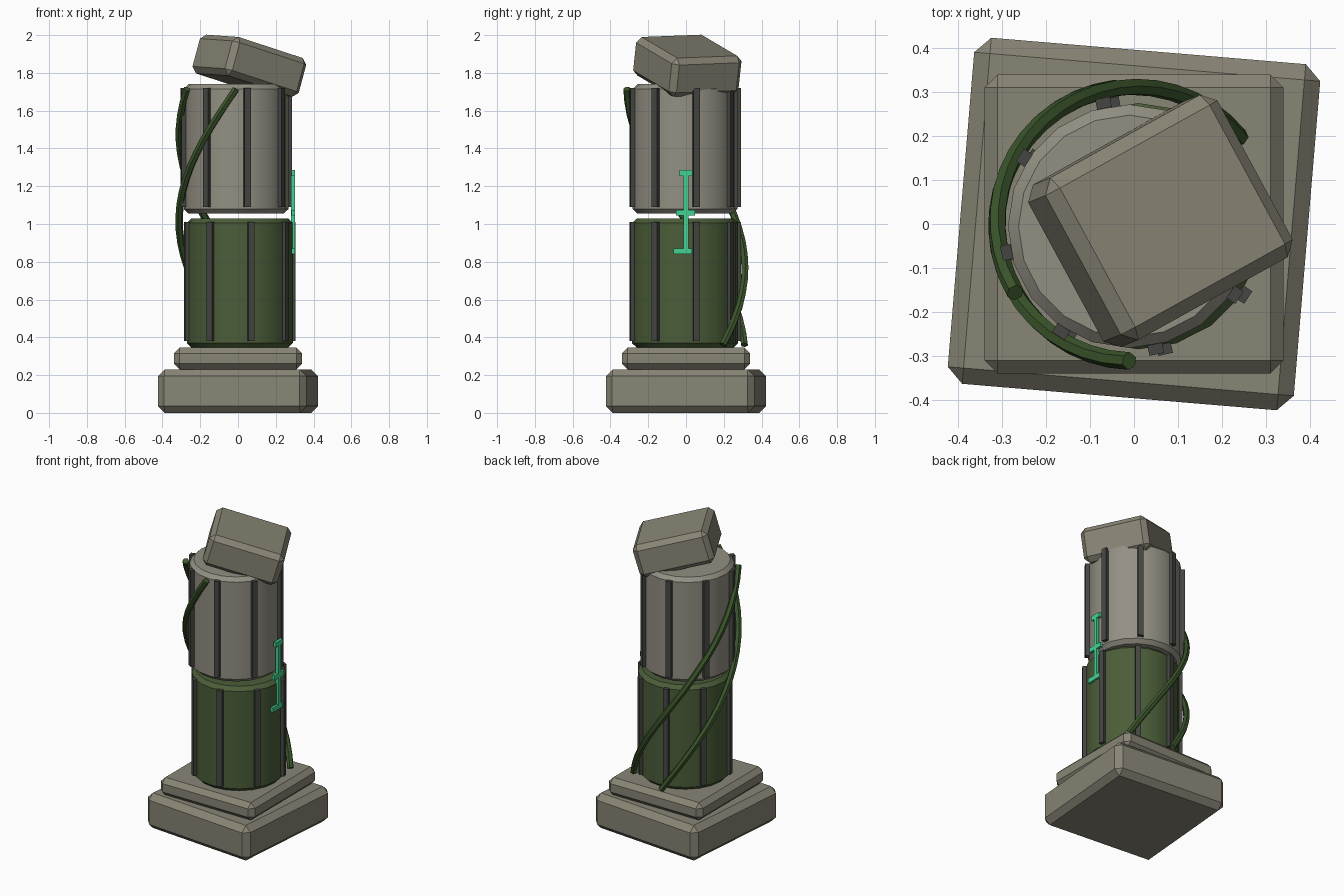
import bpy, bmesh
from math import radians, sin, cos
from mathutils import Matrix, Vector

cube = bpy.data.objects.get("Cube")
if cube:
    bpy.data.objects.remove(cube, do_unlink=True)


def material(name, rgb):
    m = bpy.data.materials.new(name)
    m.use_nodes = True
    m.diffuse_color = (*rgb, 1)
    m.node_tree.nodes["Principled BSDF"].inputs["Base Color"].default_value = (*rgb, 1)
    return m


stone = material("weathered stone", (0.25, 0.235, 0.18))
pale = material("pale stone", (0.29, 0.275, 0.225))
moss = material("mossy stone", (0.07, 0.11, 0.04))
dark = material("dark groove stone", (0.06, 0.06, 0.055))
vine_green = material("vine green", (0.045, 0.095, 0.025))
glow = material("glowing green", (0.06, 0.64, 0.29))


def finish(bm, name, mat, smooth=False):
    mesh = bpy.data.meshes.new(name)
    bm.to_mesh(mesh)
    bm.free()
    ob = bpy.data.objects.new(name, mesh)
    bpy.context.collection.objects.link(ob)
    mesh.materials.append(mat)
    if smooth:
        smooth_by_angle(ob)
    return ob


def smooth_by_angle(ob):
    bpy.ops.object.select_all(action="DESELECT")
    ob.select_set(True)
    bpy.context.view_layer.objects.active = ob
    bpy.ops.object.shade_smooth_by_angle(angle=radians(35))


def chamfer(bm, width):
    edges = [e for e in bm.edges if e.calc_face_angle() > radians(40)]
    bmesh.ops.bevel(bm, geom=edges, offset=width, segments=1, affect="EDGES")


def block(name, size, loc, mat, bevel=0.0, rot=(0, 0, 0)):
    bm = bmesh.new()
    bmesh.ops.create_cube(bm, size=1)
    bmesh.ops.scale(bm, vec=size, verts=bm.verts)
    if bevel:
        chamfer(bm, bevel)
    ob = finish(bm, name, mat)
    ob.location = loc
    ob.rotation_euler = [radians(a) for a in rot]
    return ob


# Column drum with eight upright ribs
def drum(name, x, z0, z1, radius, mat):
    height, mid = z1 - z0, (z0 + z1) / 2
    bm = bmesh.new()
    bmesh.ops.create_cone(bm, cap_ends=True, segments=20, radius1=radius,
                          radius2=radius, depth=height)
    chamfer(bm, 0.024)
    finish(bm, name, mat, smooth=True).location = (x, -0.005, mid)
    for i in range(8):
        a = 12 + 45 * i
        block(f"{name}_rib_{i + 1}", (0.024, 0.034, 0.63),
              (x + 0.286 * cos(radians(a)), -0.005 + 0.286 * sin(radians(a)), mid + 0.008),
              dark, rot=(0, 0, a))


# Vine winding down around the column
def vine(name, start, sweep):
    curve = bpy.data.curves.new(name, "CURVE")
    curve.dimensions = "3D"
    curve.bevel_depth = 0.02
    curve.bevel_resolution = 1
    curve.use_fill_caps = True
    steps = 20
    spline = curve.splines.new("POLY")
    spline.points.add(steps)
    for i, p in enumerate(spline.points):
        t = i / steps
        a = radians(start - sweep * t)
        p.co = (0.312 * cos(a), 0.312 * sin(a), 1.715 - 1.355 * t, 1)
    ob = bpy.data.objects.new(name, curve)
    bpy.context.collection.objects.link(ob)
    bpy.ops.object.select_all(action="DESELECT")
    ob.select_set(True)
    bpy.context.view_layer.objects.active = ob
    bpy.ops.object.convert(target="MESH")
    ob = bpy.context.object
    ob.data.materials.clear()
    ob.data.materials.append(vine_green)
    smooth_by_angle(ob)


# Stepped base
block("base_slab", (0.79, 0.79, 0.23), (0, 0, 0.115), stone, 0.036, (0, 0, -4.8))
block("plinth", (0.68, 0.68, 0.115), (0, 0, 0.288), stone, 0.03)

# Shaft in two slightly offset pieces
drum("lower_drum", 0.01, 0.345, 1.03, 0.28, moss)
drum("upper_drum", -0.01, 1.055, 1.74, 0.277, pale)

# Toppled capital
block("capital", (0.465, 0.42, 0.213), (0.06, 0.007, 1.838), stone, 0.03, (2, 16, 29))

vine("front_vine", 268, 171)
vine("side_vine", 210, 171)

# Glowing inlay on the left side
block("inlay_stem", (0.02, 0.026, 0.42), (0.291, 0, 1.06), glow)
for part, y, z, width in (("top", 0, 1.27, 0.07), ("middle", -0.002, 1.06, 0.1),
                          ("bottom", -0.017, 0.855, 0.1)):
    block(f"inlay_{part}_bar", (0.018, width, 0.03), (0.292, y, z), glow)
